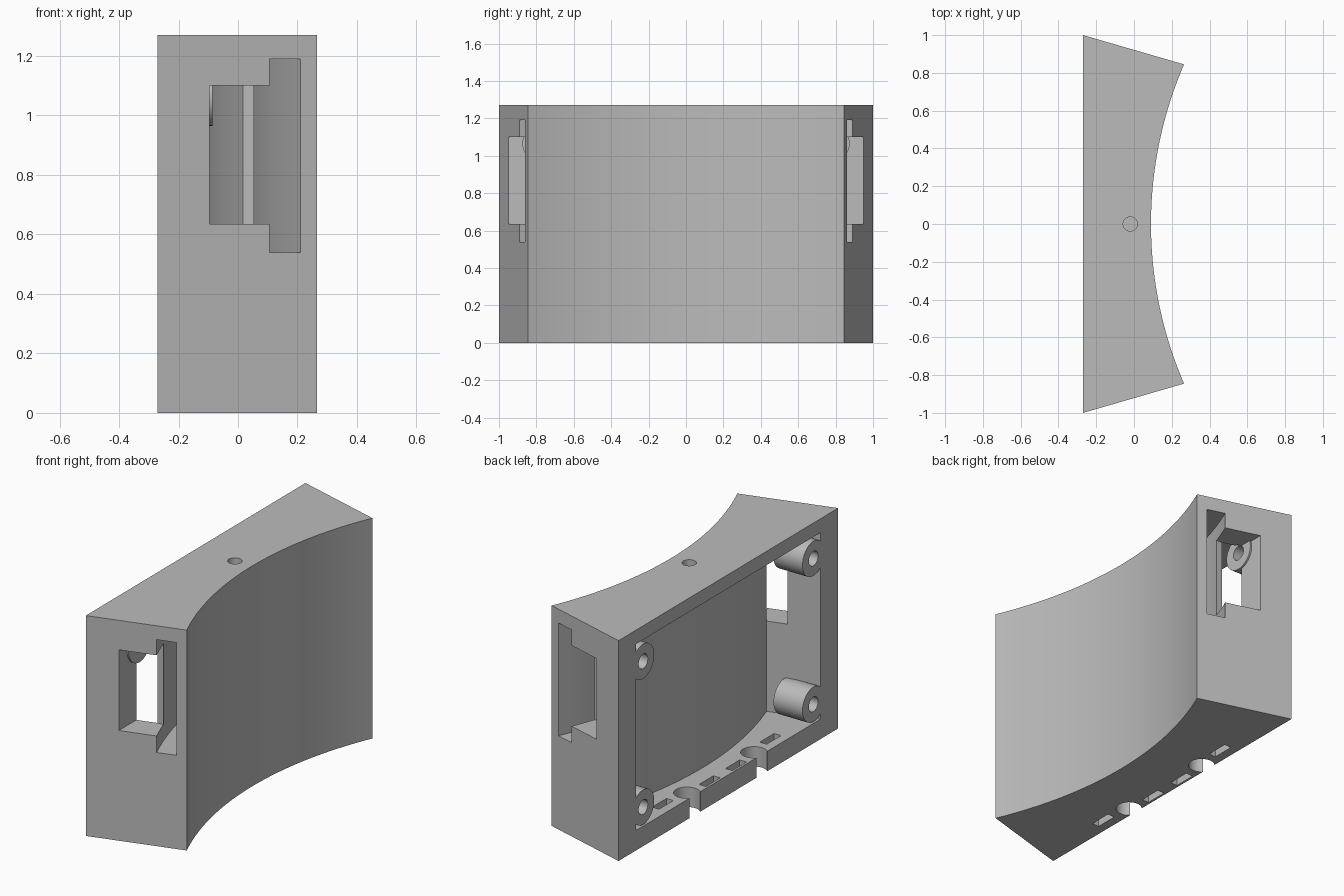
import bpy, bmesh, math
from mathutils import Matrix

cube = bpy.data.objects.get("Cube")
if cube:
    bpy.data.objects.remove(cube)

HEIGHT = 1.27
RADIUS = 2.127          # concave face
CENTRE_X = 0.09 + RADIUS
BACK = -0.27

grey = bpy.data.materials.new("light grey")
grey.use_nodes = True
grey.diffuse_color = (0.5, 0.5, 0.5, 1)
grey.node_tree.nodes["Principled BSDF"].inputs["Base Color"].default_value = (0.5, 0.5, 0.5, 1)


def make(name, bm):
    bmesh.ops.recalc_face_normals(bm, faces=bm.faces)
    mesh = bpy.data.meshes.new(name)
    bm.to_mesh(mesh)
    bm.free()
    mesh.materials.append(grey)
    obj = bpy.data.objects.new(name, mesh)
    bpy.context.scene.collection.objects.link(obj)
    return obj


def prism(name, outline, z0, z1):
    bm = bmesh.new()
    face = bm.faces.new([bm.verts.new((x, y, z0)) for x, y in outline])
    up = bmesh.ops.extrude_face_region(bm, geom=[face])["geom"]
    bmesh.ops.translate(bm, vec=(0, 0, z1 - z0),
                        verts=[v for v in up if isinstance(v, bmesh.types.BMVert)])
    return make(name, bm)


def box(name, x0, x1, y0, y1, z0, z1):
    return prism(name, [(x0, y0), (x1, y0), (x1, y1), (x0, y1)], z0, z1)


def cylinder(name, radius, length, centre, along_x=False):
    bm = bmesh.new()
    turn = Matrix.Rotation(math.pi / 2, 4, 'Y') if along_x else Matrix()
    bmesh.ops.create_cone(bm, cap_ends=True, segments=40, radius1=radius, radius2=radius,
                          depth=length, matrix=Matrix.Translation(centre) @ turn)
    return make(name, bm)


def arc(offset, half, steps=48):
    """Arc parallel to the concave face, from -half to +half in y."""
    r = RADIUS + offset
    a = math.asin(half / r)
    angles = [a * (2 * i / steps - 1) for i in range(steps + 1)]
    return [(CENTRE_X - r * math.cos(t), r * math.sin(t)) for t in angles]


def combine(target, tool, operation='DIFFERENCE'):
    mod = target.modifiers.new("combine", 'BOOLEAN')
    mod.operation = operation
    mod.solver = 'EXACT'
    mod.object = tool
    tool.hide_render = True
    bpy.context.view_layer.objects.active = target
    bpy.ops.object.modifier_apply(modifier=mod.name)
    bpy.data.objects.remove(tool)


# Body with slanted ends and a concave face
housing = prism("housing", [(BACK, -1)] + arc(0, 0.845) + [(BACK, 1)], 0, HEIGHT)

# Main cavity, open at the back
combine(housing, prism("cavity", [(-0.37, -0.869)] + arc(0.2, 0.757) + [(-0.37, 0.869)],
                       0.115, 1.19))

# Curved channel running from end to end behind the concave face
combine(housing, prism("channel", arc(0.165, 1.0) + arc(0.057, 1.0)[::-1], 0.54, 1.19))

for side in (-1, 1):
    # Window through each end
    y0, y1 = sorted((side * 0.757, side * 1.1))
    combine(housing, box("window", -0.095, 0.11, y0, y1, 0.635, 1.10))
    # Floor: round notch and two small slots per half
    combine(housing, cylinder("notch", 0.07, 0.3, (-0.22, side * 0.305, 0.05)))
    for x, y in ((-0.195, 0.49), (-0.235, 0.12)):
        combine(housing, box("slot", x - 0.022, x + 0.022,
                             side * y - 0.065, side * y + 0.065, -0.1, 0.2))

# Hole in the top, into the channel
combine(housing, cylinder("top_hole", 0.038, 0.3, (-0.02, 0, HEIGHT)))

# Screw bosses in the four corners
for side in (-1, 1):
    for z in (0.225, 1.065):
        y = side * 0.775
        combine(housing, cylinder("boss", 0.1, 0.185, (BACK + 0.0925, y, z), True), 'UNION')
        combine(housing, cylinder("boss_hole", 0.042, 0.23, (BACK + 0.0925, y, z), True))

# Smooth the curves and keep the corners sharp
for o in bpy.context.selected_objects:
    o.select_set(False)
housing.select_set(True)
bpy.context.view_layer.objects.active = housing
bpy.ops.object.shade_smooth_by_angle(angle=math.radians(25))
